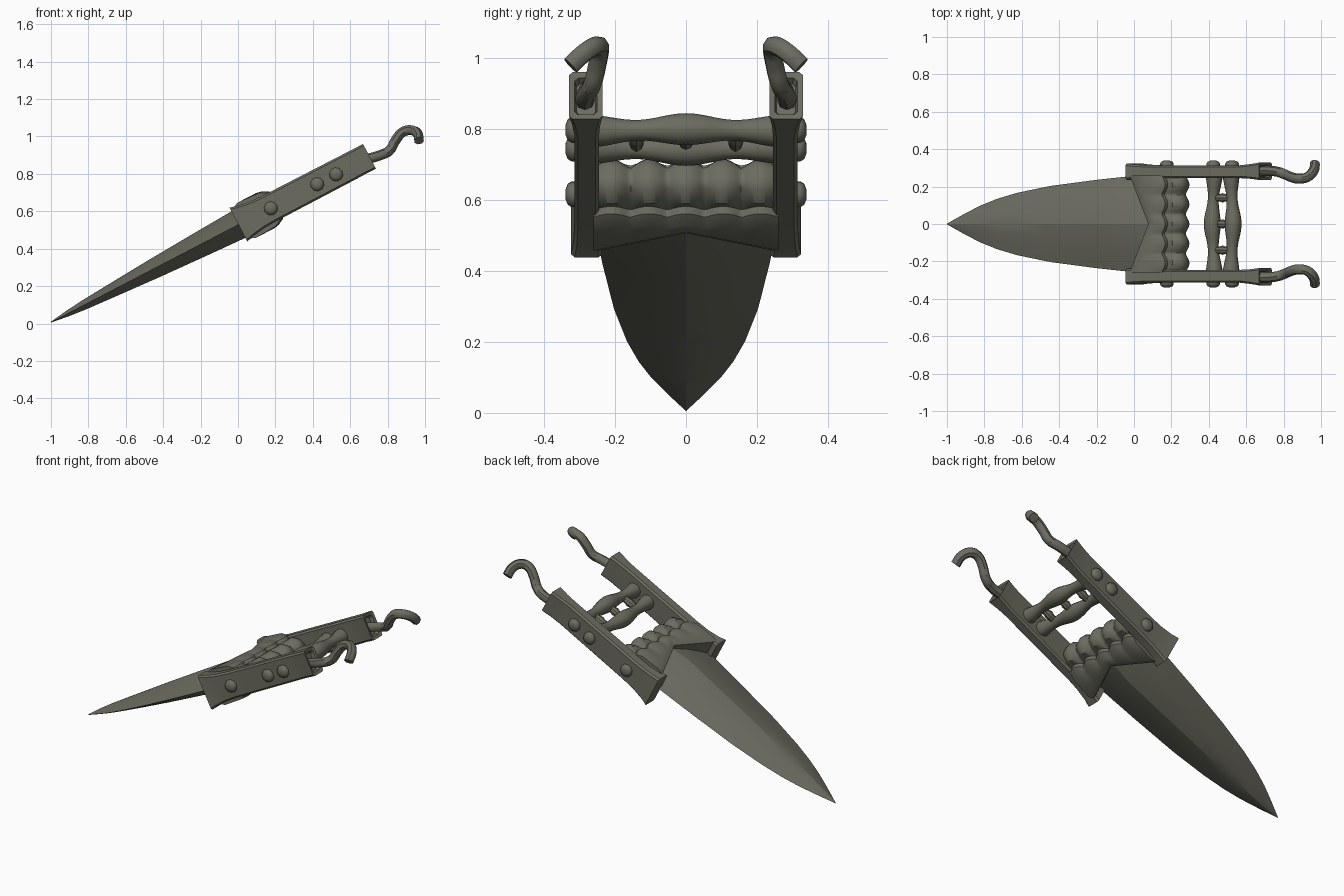
import bpy, bmesh, math
from mathutils import Matrix

if "Cube" in bpy.data.objects:
    bpy.data.objects.remove(bpy.data.objects["Cube"])

# Parts are laid out along a straight axis (u, y, w), then tilted into place
TILT = Matrix.Translation((-1, 0, 0.007)) @ Matrix.Rotation(math.radians(-27.5), 4, 'Y')

steel = bpy.data.materials.new("dull_steel")
steel.diffuse_color = (0.15, 0.15, 0.118, 1)
steel.use_nodes = True
steel.node_tree.nodes["Principled BSDF"].inputs["Base Color"].default_value = steel.diffuse_color


def finish(obj, angle):
    obj.data.materials.append(steel)
    bpy.ops.object.select_all(action='DESELECT')
    obj.select_set(True)
    bpy.context.view_layer.objects.active = obj
    bpy.ops.object.shade_smooth_by_angle(angle=math.radians(angle))


def loft(name, rings, angle=35):
    """Skin a row of closed rings and cap both ends."""
    bm = bmesh.new()
    loops = [[bm.verts.new(p) for p in ring] for ring in rings]
    n = len(loops[0])
    for a, b in zip(loops, loops[1:]):
        for i in range(n):
            j = (i + 1) % n
            bm.faces.new((a[i], a[j], b[j], b[i]))
    bm.faces.new(loops[0])
    bm.faces.new(loops[-1])
    bm.transform(TILT)
    bmesh.ops.recalc_face_normals(bm, faces=bm.faces)
    mesh = bpy.data.meshes.new(name)
    bm.to_mesh(mesh)
    bm.free()
    obj = bpy.data.objects.new(name, mesh)
    bpy.context.collection.objects.link(obj)
    finish(obj, angle)
    return obj


def circle_y(u, y, w, r, n=12):
    """Ring of n points around the y direction."""
    return [(u + r * math.cos(2 * math.pi * i / n), y, w + r * math.sin(2 * math.pi * i / n))
            for i in range(n)]


# Blade: faceted diamond section growing from the tip
quarter = [(1, 0), (0.62, 0.46), (0.28, 0.82), (0, 1)]
section = quarter + [(-a, b) for a, b in quarter[-2::-1]]
section += [(a, -b) for a, b in section[-2:0:-1]]
stations = [(0, 0.002, 0.002), (0.1, 0.052, 0.016), (0.2, 0.098, 0.026), (0.3, 0.134, 0.033),
            (0.42, 0.166, 0.041), (0.62, 0.203, 0.054), (0.9, 0.236, 0.069),
            (1.15, 0.26, 0.081), (1.32, 0.24, 0.06)]
loft("blade", [[(u, a * hw, b * ht) for a, b in section] for u, hw, ht in stations], 18)

# Guard: notched front, ridged collar and a scalloped trailing edge
rings = []
COLS = 64
for k in range(COLS + 1):
    y = -0.26 + 0.52 * k / COLS
    a = abs(y) / 0.26
    front = 1.262 - 0.112 * a
    lobe = abs(math.cos(y * math.pi / 0.105))
    step = 1.335 + 0.022 * lobe
    back = 1.428 + 0.02 * lobe
    h = 0.094
    top = [(front, h), (front + 0.03, h + 0.012), (step - 0.035, 0.1), (step, 0.082),
           (step + 0.006, 0.062), (step + 0.04, 0.052 + 0.018 * lobe),
           (back - 0.012, 0.03 + 0.018 * lobe), (back, 0.018)]
    prof = top + [(u, -w) for u, w in reversed(top)]
    rings.append([(u, y, w) for u, w in prof])
loft("guard", rings, 40)

# Hand grips: two swelling crossbars
for name, u in (("front_grip", 1.603), ("rear_grip", 1.717)):
    rings = []
    for k in range(25):
        y = -0.26 + 0.52 * k / 24
        r = 0.037 + 0.008 * math.cos(y * math.pi / 0.135)
        swell = 0.006 * math.cos(y * math.pi / 0.26) * (1 if u > 1.66 else -1)
        rings.append(circle_y(u + swell, y, -0.004, r))
    loft(name, rings, 50)

# Short links joining the two grips
for i, y in enumerate((-0.14, 0, 0.14)):
    rings = []
    for u, r in ((1.60, 0.02), (1.645, 0.02), (1.66, 0.025), (1.675, 0.02), (1.72, 0.02)):
        rings.append([(u, y + r * math.cos(t * math.pi / 4), -0.004 + r * math.sin(t * math.pi / 4))
                      for t in range(8)])
    loft(f"grip_link_{i + 1}", rings)

# Side bars with flared front, recessed rear end, plus rivets and hooks
bar_stations = [(1.13, 0.236, 0.324, 0.102), (1.17, 0.24, 0.318, 0.092), (1.24, 0.243, 0.315, 0.081),
                (1.32, 0.245, 0.314, 0.077), (1.80, 0.245, 0.314, 0.075), (1.86, 0.242, 0.32, 0.074),
                (1.92, 0.235, 0.329, 0.075), (1.915, 0.25, 0.314, 0.058), (1.895, 0.255, 0.309, 0.05)]
hook_path = [(0.67, 0.285, 0.875), (0.76, 0.281, 0.90), (0.81, 0.264, 0.925), (0.843, 0.25, 0.98),
             (0.88, 0.243, 1.023), (0.925, 0.25, 1.034), (0.96, 0.285, 1.015), (0.968, 0.325, 0.978)]

for side, s in (("right", -1), ("left", 1)):
    rings = []
    for u, inner, outer, h in bar_stations:
        c = 0.01
        corners = [(inner + c, -h), (outer - c, -h), (outer, -h + c), (outer, h - c),
                   (outer - c, h), (inner + c, h), (inner, h - c), (inner, -h + c)]
        rings.append([(u, s * y, w) for y, w in corners])
    loft(f"{side}_side_bar", rings, 30)

    for i, u in enumerate((1.324, 1.603, 1.717)):
        loft(f"{side}_rivet_{i + 1}",
             [circle_y(u, s * y, -0.003, r, 10)
              for y, r in ((0.30, 0.037), (0.322, 0.037), (0.333, 0.03), (0.339, 0.015))], 50)

    # Hook: round rod bent into an outward curl
    curve = bpy.data.curves.new(f"{side}_hook", 'CURVE')
    curve.dimensions = '3D'
    curve.bevel_depth = 0.027
    curve.bevel_resolution = 2
    curve.resolution_u = 5
    curve.use_fill_caps = True
    spline = curve.splines.new('BEZIER')
    spline.bezier_points.add(len(hook_path) - 1)
    for p, (x, y, z) in zip(spline.bezier_points, hook_path):
        p.co = (x, s * y, z)
        p.handle_left_type = p.handle_right_type = 'AUTO'
    hook = bpy.data.objects.new(f"{side}_hook", curve)
    bpy.context.collection.objects.link(hook)
    bpy.ops.object.select_all(action='DESELECT')
    hook.select_set(True)
    bpy.context.view_layer.objects.active = hook
    bpy.ops.object.convert(target='MESH')
    finish(bpy.context.view_layer.objects.active, 45)
